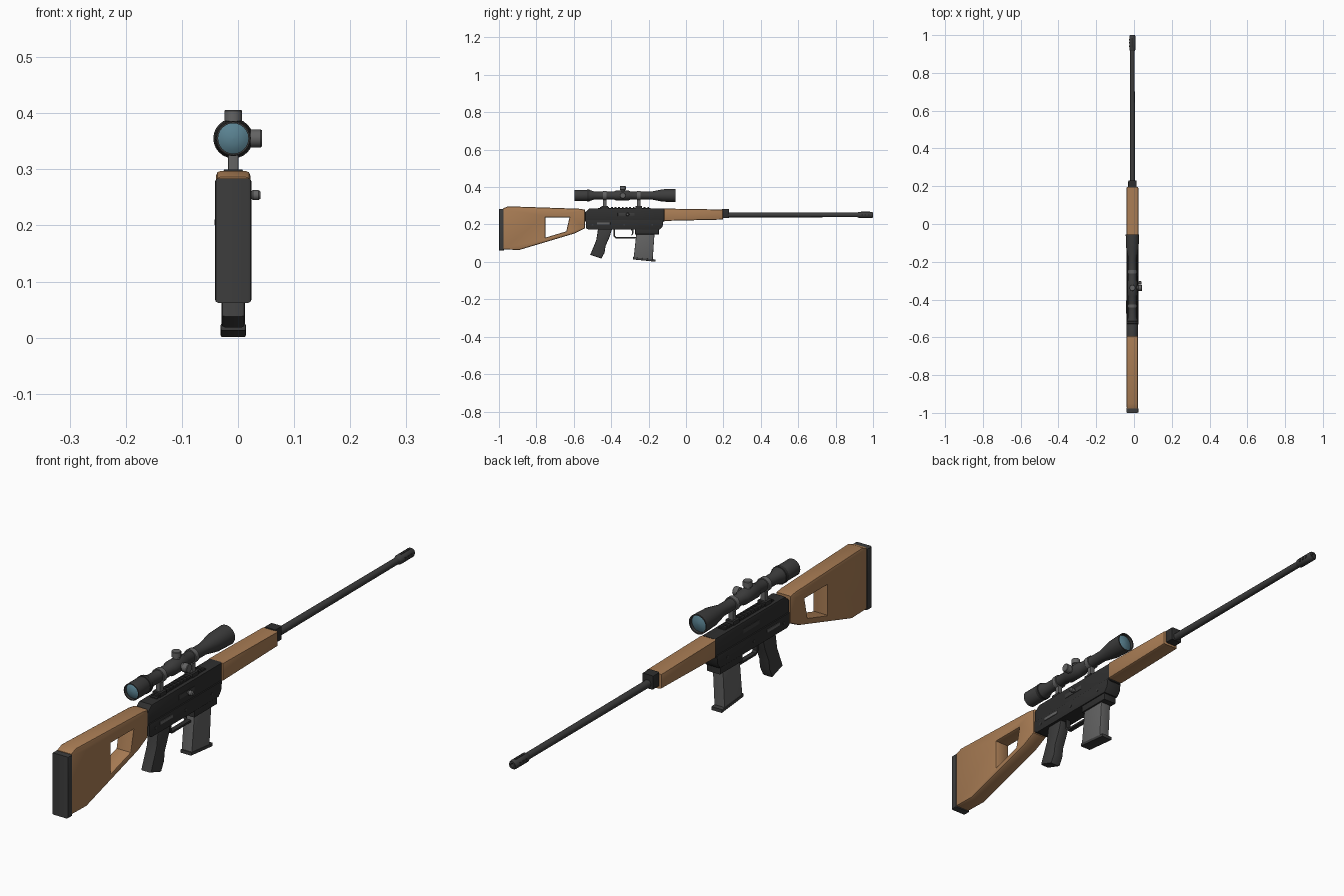
import bpy, bmesh, math
from mathutils import Matrix, Vector

CX = -0.0085          # centre plane of the rifle
AX = 0.355            # scope axis height
BZ = 0.251            # barrel axis height


def material(name, r, g, b):
    m = bpy.data.materials.new(name)
    m.diffuse_color = (r, g, b, 1)
    return m


WOOD = material("wood", 0.40, 0.205, 0.09)
DARK = material("dark_metal", 0.046, 0.046, 0.046)
BLACK = material("black_metal", 0.028, 0.028, 0.028)
GREY = material("grey_metal", 0.125, 0.125, 0.125)
GLASS = material("blue_glass", 0.10, 0.22, 0.28)


def finish(name, bm, mat, angle=35):
    bmesh.ops.remove_doubles(bm, verts=bm.verts, dist=0.00005)
    bmesh.ops.recalc_face_normals(bm, faces=bm.faces)
    me = bpy.data.meshes.new(name)
    bm.to_mesh(me)
    bm.free()
    me.materials.append(mat)
    ob = bpy.data.objects.new(name, me)
    bpy.context.collection.objects.link(ob)
    bpy.ops.object.select_all(action='DESELECT')
    ob.select_set(True)
    bpy.context.view_layer.objects.active = ob
    bpy.ops.object.shade_smooth_by_angle(angle=math.radians(angle))
    return ob


def plate(name, loops, half, mat, bevel=0.004, x=CX):
    """Side outline(s) in (y, z), thickened along x with rounded edges."""
    cu = bpy.data.curves.new(name + "_outline", 'CURVE')
    cu.dimensions = '2D'
    cu.fill_mode = 'BOTH'
    cu.extrude = half - bevel
    cu.bevel_depth = bevel
    cu.bevel_resolution = 1
    cu.offset = -bevel
    for pts in loops:
        sp = cu.splines.new('POLY')
        sp.points.add(len(pts) - 1)
        for p, (y, z) in zip(sp.points, pts):
            p.co = (y, z, 0, 1)
        sp.use_cyclic_u = True
    tmp = bpy.data.objects.new(name + "_outline", cu)
    bpy.context.collection.objects.link(tmp)
    dg = bpy.context.evaluated_depsgraph_get()
    me = bpy.data.meshes.new_from_object(tmp.evaluated_get(dg))
    bm = bmesh.new()
    bm.from_mesh(me)
    bpy.data.objects.remove(tmp)
    bpy.data.curves.remove(cu)
    bpy.data.meshes.remove(me)
    for v in bm.verts:
        a, b, c = v.co
        v.co = (c + x, a, b)
    return finish(name, bm, mat)


def box(name, y0, y1, z0, z1, half, mat, bevel=0.003, x=CX):
    return plate(name, [[(y0, z0), (y1, z0), (y1, z1), (y0, z1)]], half, mat, bevel, x)


def lathe(name, prof, origin, axis, mat, n=24):
    """Spin (distance, radius) points round an axis through origin."""
    rot = Vector(axis).to_track_quat('Z', 'Y').to_matrix().to_4x4()
    mw = Matrix.Translation(origin) @ rot
    bm = bmesh.new()
    rings = []
    for d, r in prof:
        rings.append([bm.verts.new(mw @ Vector((r * math.cos(t), r * math.sin(t), d)))
                      for t in (2 * math.pi * i / n for i in range(n))])
    for a, b in zip(rings, rings[1:]):
        for i in range(n):
            j = (i + 1) % n
            bm.faces.new((a[i], a[j], b[j], b[i]))
    bm.faces.new(rings[0])
    bm.faces.new(rings[-1])
    return finish(name, bm, mat)


Y = (0, 1, 0)

# Stock with thumb opening, and butt pad
plate("stock", [[(-0.978, 0.066), (-0.89, 0.064), (-0.596, 0.152), (-0.54, 0.18),
                 (-0.54, 0.279), (-0.57, 0.284), (-0.95, 0.297), (-0.978, 0.286)],
                [(-0.751, 0.13), (-0.751, 0.238), (-0.623, 0.238), (-0.64, 0.163)]],
      0.0305, WOOD, 0.008)
box("butt_pad", -1.0, -0.974, 0.062, 0.284, 0.0325, DARK, 0.006)

# Receiver
plate("upper_receiver", [[(-0.54, 0.215), (-0.115, 0.215), (-0.115, 0.286),
                          (-0.515, 0.286), (-0.54, 0.265)]], 0.027, BLACK, 0.006)
plate("lower_receiver", [[(-0.535, 0.18), (-0.52, 0.172), (-0.14, 0.172), (-0.125, 0.19),
                          (-0.12, 0.224), (-0.535, 0.224)]], 0.031, BLACK, 0.004)
box("magazine_well", -0.272, -0.145, 0.147, 0.18, 0.027, BLACK)
box("selector_plate", -0.475, -0.405, 0.2, 0.211, 0.033, GREY, 0.001)
box("bolt_slot", -0.365, -0.275, 0.246, 0.262, 0.0285, DARK, 0.001)
for i, y in enumerate((-0.50, -0.33, -0.18)):
    lathe(f"receiver_pin_{i}", [(-0.0325, 0.005), (0.0325, 0.005)],
          (CX, y, 0.198), (1, 0, 0), DARK, 10)

# Bolt handle
lathe("bolt_handle", [(0, 0.006), (0.032, 0.006), (0.035, 0.009), (0.045, 0.009),
                      (0.049, 0.006)], (CX, -0.312, 0.254), (1, 0, 0), GREY, 16)

# Toothed rail on the receiver
box("rail", -0.47, -0.19, 0.282, 0.289, 0.014, BLACK, 0.001)
for i in range(14):
    y = -0.46 + i * 0.0195
    box(f"rail_tooth_{i}", y, y + 0.01, 0.286, 0.294, 0.014, BLACK, 0.001)

# Fore-end, front cap, barrel and muzzle
plate("fore_end", [[(-0.117, 0.219), (0.197, 0.226), (0.197, 0.28), (-0.117, 0.285)]],
      0.032, WOOD, 0.008)
box("fore_end_cap", 0.193, 0.23, 0.234, 0.284, 0.022, BLACK, 0.004)
lathe("barrel", [(0.2, 0.0135), (0.93, 0.012)], (CX, 0, BZ), Y, DARK, 20)
lathe("muzzle_brake", [(0.915, 0.012), (0.925, 0.0165), (0.994, 0.0165), (1.0, 0.013),
                       (1.0, 0.007), (0.975, 0.007)], (CX, 0, BZ), Y, DARK, 20)
for i in range(3):
    y = 0.938 + i * 0.017
    box(f"muzzle_slot_{i}", y, y + 0.008, BZ - 0.006, BZ + 0.006, 0.0172, BLACK, 0.0005)
box("muzzle_top_slot", 0.935, 0.985, BZ + 0.01, BZ + 0.0172, 0.004, BLACK, 0.0005)

# Pistol grip
plate("pistol_grip", [[(-0.47, 0.178), (-0.395, 0.178), (-0.408, 0.135), (-0.43, 0.085),
                       (-0.435, 0.05), (-0.452, 0.018), (-0.512, 0.038),
                       (-0.48, 0.115)]], 0.021, DARK, 0.006)

# Trigger guard and trigger
plate("trigger_guard", [[(-0.387, 0.178), (-0.387, 0.136), (-0.375, 0.124), (-0.268, 0.124),
                         (-0.268, 0.132), (-0.372, 0.132), (-0.379, 0.139), (-0.379, 0.178)]],
      0.009, BLACK, 0.001)
plate("trigger", [[(-0.295, 0.178), (-0.28, 0.178), (-0.28, 0.155), (-0.288, 0.142),
                   (-0.292, 0.142), (-0.288, 0.158)]], 0.005, DARK, 0.001)

# Magazine
plate("magazine", [[(-0.265, 0.155), (-0.168, 0.155), (-0.178, 0.012), (-0.28, 0.022)]],
      0.021, GREY, 0.003)
plate("magazine_floor", [[(-0.284, 0.025), (-0.162, 0.013), (-0.162, 0.001),
                          (-0.284, 0.013)]], 0.0225, DARK, 0.003)

# Scope tube and lenses
lathe("scope_tube", [(-0.584, 0.027), (-0.595, 0.027), (-0.595, 0.030), (-0.515, 0.030),
                     (-0.49, 0.021), (-0.385, 0.021), (-0.375, 0.026), (-0.305, 0.026),
                     (-0.295, 0.021), (-0.185, 0.021), (-0.125, 0.033), (-0.055, 0.0355),
                     (-0.055, 0.031), (-0.066, 0.031)], (CX, 0, AX), Y, DARK)
lathe("rear_lens", [(-0.584, 0.0275), (-0.589, 0.02), (-0.592, 0.01), (-0.593, 0.001)],
      (CX, 0, AX), Y, GLASS)
lathe("front_lens", [(-0.066, 0.0315), (-0.062, 0.022), (-0.059, 0.011), (-0.058, 0.001)],
      (CX, 0, AX), Y, GLASS)
lathe("zoom_ring", [(-0.53, 0.029), (-0.528, 0.0315), (-0.516, 0.0315), (-0.514, 0.029)],
      (CX, 0, AX), Y, BLACK)

# Adjustment turrets on the top and the right
for name, axis in (("top_turret", (0, 0, 1)), ("side_turret", (1, 0, 0))):
    lathe(name, [(0.015, 0.012), (0.03, 0.012), (0.031, 0.016), (0.049, 0.016),
                 (0.051, 0.0145)], (CX, -0.338, AX), axis, GREY, 16)

# Scope rings, posts and clamps
for name, y in (("rear", -0.434), ("front", -0.252)):
    lathe(name + "_ring", [(-0.009, 0.02), (-0.009, 0.025), (0.009, 0.025), (0.009, 0.02)],
          (CX, y, AX), Y, GREY)
    box(name + "_post", y - 0.009, y + 0.009, 0.288, 0.335, 0.009, GREY, 0.001)
    box(name + "_clamp", y - 0.018, y + 0.018, 0.284, 0.3, 0.017, BLACK, 0.002)
